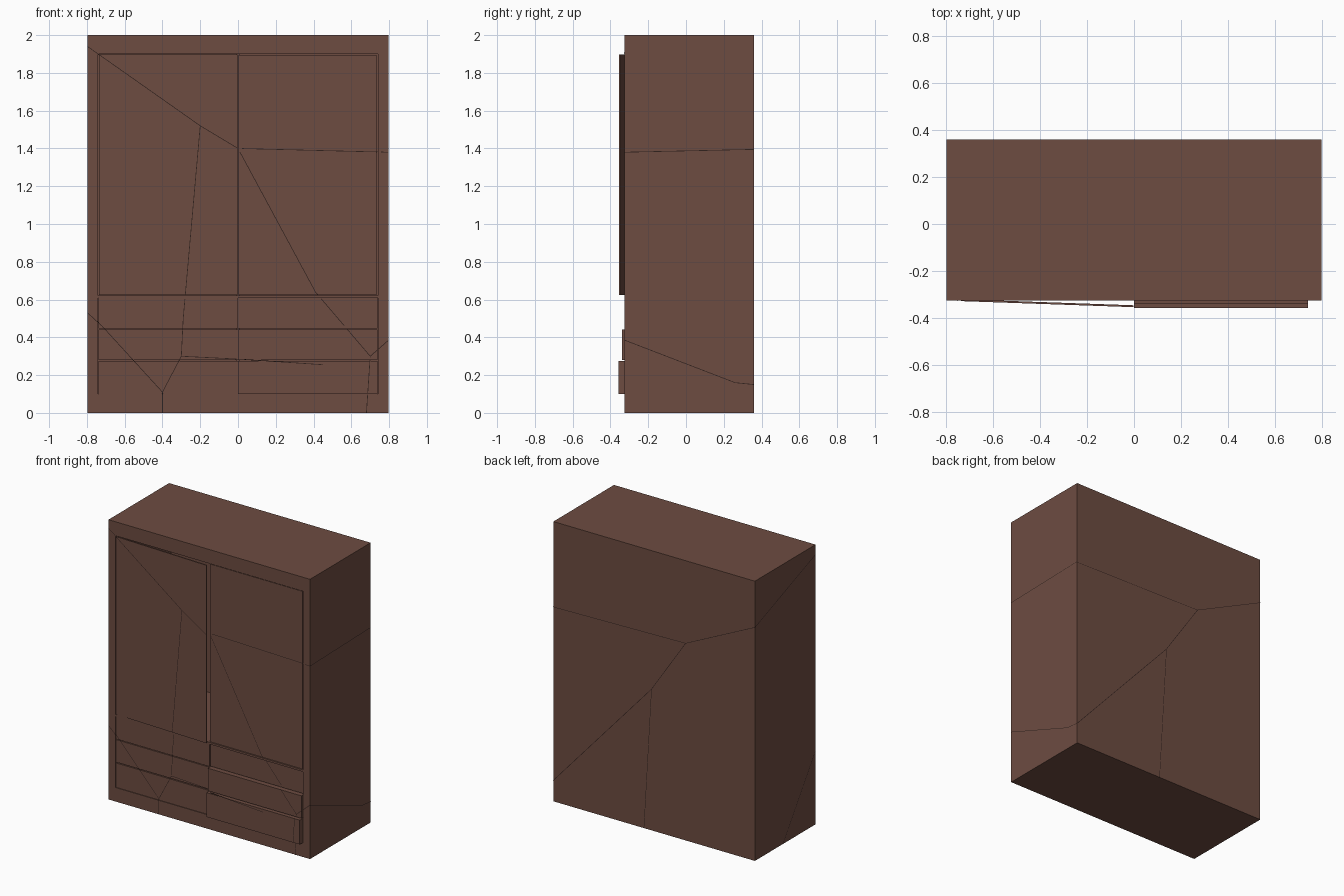
import bpy, bmesh, math
from mathutils import Vector, Matrix

if "Cube" in bpy.data.objects:
    bpy.data.objects.remove(bpy.data.objects["Cube"], do_unlink=True)


def material(name, rgb):
    m = bpy.data.materials.new(name)
    m.use_nodes = True
    m.diffuse_color = (*rgb, 1)
    m.node_tree.nodes["Principled BSDF"].inputs["Base Color"].default_value = (*rgb, 1)
    return m


WOOD = material("brown wood", (0.153, 0.072, 0.053))
SEAM = material("dark crack", (0.03, 0.015, 0.012))
W, FRONT, BACK, H = 0.797, -0.325, 0.36, 2.0
OPEN_X, LOW, RAIL, HIGH = 0.742, 0.1, 0.615, 1.9
SWING = 0.035            # angle of the door left ajar
DOOR_Y = FRONT + 0.005


def finish(name, bm, mat=WOOD):
    mesh = bpy.data.meshes.new(name)
    bm.to_mesh(mesh)
    bm.free()
    mesh.materials.append(mat)
    ob = bpy.data.objects.new(name, mesh)
    bpy.context.collection.objects.link(ob)
    return ob


def cube(x0, x1, y0, y1, z0, z1):
    bm = bmesh.new()
    bmesh.ops.create_cube(bm, size=1)
    bmesh.ops.scale(bm, vec=(x1 - x0, y1 - y0, z1 - z0), verts=bm.verts)
    bmesh.ops.translate(bm, vec=((x0 + x1) / 2, (y0 + y1) / 2, (z0 + z1) / 2), verts=bm.verts)
    return bm


def box(name, *bounds):
    return finish(name, cube(*bounds))


# Carcass: one solid with a deep opening in the front
bm = cube(-W, W, FRONT, BACK, 0, H)
bm.faces.ensure_lookup_table()
front = min(bm.faces, key=lambda f: f.calc_center_median().y)
bmesh.ops.inset_region(bm, faces=[front], thickness=0.05)
for v in front.verts:
    v.co.x = math.copysign(OPEN_X, v.co.x)
    v.co.z = HIGH if v.co.z > 1 else LOW
inner = bmesh.ops.extrude_discrete_faces(bm, faces=[front])["faces"][0]
bmesh.ops.translate(bm, vec=(0, 0.63, 0), verts=inner.verts)
bmesh.ops.recalc_face_normals(bm, faces=bm.faces)
finish("carcass", bm)

# Rail under the doors and the central divider
box("rail", -OPEN_X, OPEN_X, FRONT + 0.001, BACK - 0.06, RAIL - 0.007, RAIL + 0.007)
box("divider", -0.01, 0.01, FRONT + 0.03, BACK - 0.06, LOW, HIGH)

# Doors: one shut, one slightly ajar on its outer hinge
box("left_door", 0.002, OPEN_X - 0.008, DOOR_Y, DOOR_Y + 0.02, RAIL + 0.01, HIGH - 0.005)
door = box("right_door", 0, OPEN_X - 0.008, -0.008, 0, RAIL + 0.01, HIGH - 0.003)
door.data.transform(Matrix.Translation((-OPEN_X + 0.006, DOOR_Y, 0)) @ Matrix.Rotation(-SWING, 4, 'Z'))

# Drawers: three rows of two, the left column pulled out by different amounts
rows = [("bottom", LOW, 0.275, -0.358), ("middle", 0.28, 0.442, -0.34),
        ("top", 0.446, RAIL - 0.008, FRONT + 0.012)]
for name, z0, z1, y in rows:
    box(name + "_left_drawer", 0.001, OPEN_X - 0.003, y, y + 0.5, z0 + 0.001, z1)
    box(name + "_right_drawer", -OPEN_X + 0.003, -0.001, FRONT + 0.003, 0.2, z0 + 0.001, z1)


# Hairline cracks that follow the surface of each side
def front_depth(x, z):
    if abs(x) > OPEN_X or not LOW < z < HIGH:
        return FRONT
    if z > RAIL:
        return DOOR_Y if x > 0 else DOOR_Y - 0.008 - (x + OPEN_X) * math.tan(SWING)
    if x < 0:
        return FRONT + 0.003
    return next(y for _, z0, z1, y in rows if z <= z1 + 0.01)


LIFT = 0.001
sides = {
    "front": lambda u, z: (u, front_depth(u, z) - LIFT, z),
    "back": lambda u, z: (u, BACK + LIFT, z),
    "left": lambda u, z: (W + LIFT, u, z),
    "right": lambda u, z: (-W - LIFT, u, z),
}


def cracks(side, lines):
    bm = bmesh.new()
    place = sides[side]
    for line in lines:
        for a, b in zip(line, line[1:]):
            a, b = Vector(a), Vector(b)
            n = Vector((a.y - b.y, b.x - a.x)).normalized() * 0.0018
            steps = 40 if side == "front" else 1
            for i in range(steps):
                p, q = a.lerp(b, i / steps), a.lerp(b, (i + 1) / steps)
                pts = [Vector(place(*c)) for c in (p - n, q - n, q + n, p + n)]
                if side == "front" and max(c.y for c in pts) - min(c.y for c in pts) > 0.004:
                    continue
                bm.faces.new([bm.verts.new(c) for c in pts])
    bmesh.ops.remove_doubles(bm, verts=bm.verts, dist=0.0002)
    finish(side + "_cracks", bm, SEAM)


cracks("front", [
    [(-W, 1.94), (-0.2, 1.52), (0, 1.4), (W, 1.38)],
    [(-0.2, 1.52), (-0.29, 0.5), (-0.3, 0.3), (-0.4, 0.11), (-0.4, 0)],
    [(0, 1.4), (0.41, 0.64), (0.7, 0.3), (W, 0.385)],
    [(-W, 0.53), (-0.72, 0.46), (-0.4, 0.11)],
    [(-0.3, 0.3), (0, 0.285), (0.45, 0.255)],
    [(0.7, 0.3), (0.68, 0)],
])
cracks("back", [
    [(-W, 1.67), (-0.25, 1.41), (W, 1.39)],
    [(-0.25, 1.41), (0.02, 1.01), (W, 0.15)],
    [(0.02, 1.01), (0.08, 0)],
])
cracks("left", [[(FRONT, 1.38), (BACK, 1.395)],
                [(FRONT, 0.385), (0.26, 0.16), (BACK, 0.15)]])
cracks("right", [[(FRONT, 1.93), (BACK, 1.67)], [(FRONT, 0.53), (0.045, 0)]])
